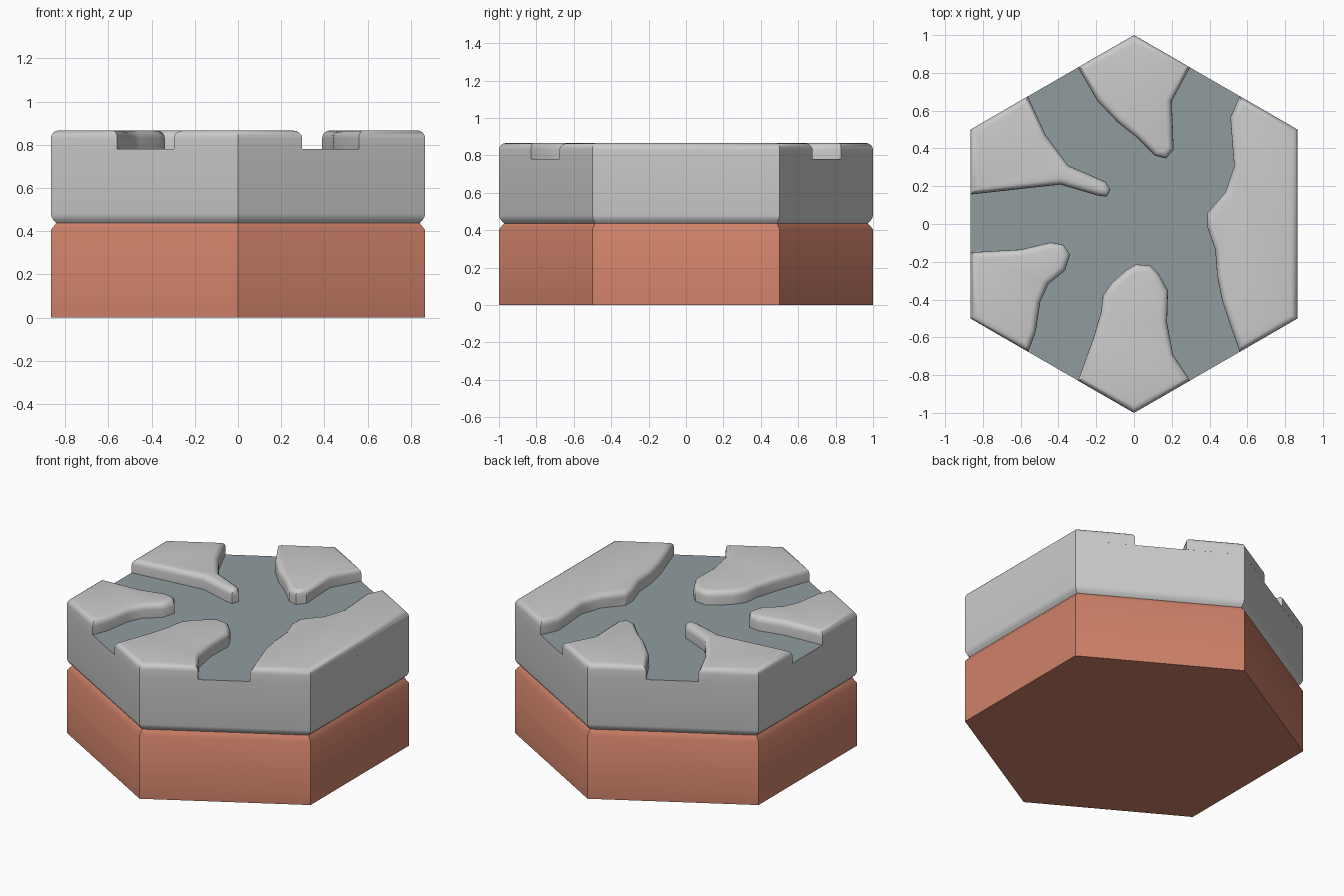
import bpy, bmesh
from math import sin, cos, pi, radians

if "Cube" in bpy.data.objects:
    bpy.data.objects.remove(bpy.data.objects["Cube"])

FLOOR_Z, TOP_Z, ROUND = 0.78, 0.866, 0.035


def material(name, color):
    mat = bpy.data.materials.new(name)
    mat.diffuse_color = color
    mat.use_nodes = True
    mat.node_tree.nodes["Principled BSDF"].inputs["Base Color"].default_value = mat.diffuse_color
    return mat


def finish(bm, name, mat=None):
    bmesh.ops.recalc_face_normals(bm, faces=bm.faces)
    mesh = bpy.data.meshes.new(name)
    bm.to_mesh(mesh)
    bm.free()
    obj = bpy.data.objects.new(name, mesh)
    bpy.context.collection.objects.link(obj)
    if mat:
        mesh.materials.append(mat)
    bpy.ops.object.select_all(action='DESELECT')
    bpy.context.view_layer.objects.active = obj
    obj.select_set(True)
    bpy.ops.object.shade_smooth_by_angle(angle=radians(40))
    return obj


def hex_ring(bm, radius, z):
    return [bm.verts.new((radius * sin(i * pi / 3), radius * cos(i * pi / 3), z))
            for i in range(6)]


def hex_loft(name, profile, mat=None, bottom=False, top=False):
    """Stack hexagon rings given as (radius, z) pairs."""
    bm = bmesh.new()
    rings = [hex_ring(bm, r, z) for r, z in profile]
    for a, b in zip(rings, rings[1:]):
        for i in range(6):
            j = (i + 1) % 6
            bm.faces.new((a[i], a[j], b[j], b[i]))
    if bottom:
        bm.faces.new(rings[0])
    if top:
        bm.faces.new(rings[-1])
    return finish(bm, name, mat)


def plateau(name, outline):
    """Raised island with a rounded top rim, open underneath."""
    bm = bmesh.new()
    low = [bm.verts.new((x, y, FLOOR_Z)) for x, y in outline]
    high = [bm.verts.new((x, y, TOP_Z)) for x, y in outline]
    n = len(outline)
    for i in range(n):
        j = (i + 1) % n
        bm.faces.new((low[i], low[j], high[j], high[i]))
    cap = bm.faces.new(high)
    bmesh.ops.recalc_face_normals(bm, faces=bm.faces)
    bmesh.ops.bevel(bm, geom=list(cap.edges), offset=ROUND, segments=4,
                    profile=0.5, affect='EDGES', clamp_overlap=False)
    return finish(bm, name)


# Earth base with chamfered upper rim
earth = material("earth", (0.62, 0.22, 0.14, 1))
hex_loft("earth_base", [(1, 0), (1, 0.405), (0.972, 0.437)], earth,
         bottom=True, top=True)

# Stone layer with rounded lower rim, up to the channel floor
hex_loft("stone_layer", [(0.972, 0.437), (0.988, 0.452), (0.997, 0.466),
                         (1, 0.48), (1, FLOOR_Z)])

# Channel floor
slate = material("slate", (0.28, 0.33, 0.345, 1))
bm = bmesh.new()
bm.faces.new(reversed(hex_ring(bm, 1, FLOOR_Z)))
finish(bm, "channel_floor", slate)

# Raised stone islands between the channels
islands = {
    "east_plateau": [(.866, .5), (.56, .677), (.51, .565), (.53, .305), (.485, .17),
                     (.39, .06), (.39, -.02), (.43, -.135), (.44, -.27),
                     (.465, -.4), (.52, -.565), (.56, -.677), (.866, -.5)],
    "north_plateau": [(0, 1), (-.297, .829), (-.195, .653), (-.085, .537),
                      (.015, .458), (.11, .362), (.17, .347), (.21, .395),
                      (.2, .65), (.297, .829)],
    "northwest_plateau": [(-.866, .5), (-.866, .156), (-.39, .209), (-.19, .15),
                          (-.143, .145), (-.125, .183), (-.153, .225),
                          (-.35, .31), (-.47, .474), (-.562, .676)],
    "southwest_plateau": [(-.866, -.5), (-.56, -.677), (-.52, -.57), (-.497, -.415),
                          (-.455, -.32), (-.365, -.246), (-.339, -.161),
                          (-.376, -.108), (-.444, -.098), (-.598, -.135),
                          (-.866, -.15)],
    "south_plateau": [(0, -1), (.297, -.829), (.206, -.69), (.175, -.52),
                      (.18, -.352), (.132, -.267), (.085, -.22), (.01, -.214),
                      (-.042, -.246), (-.116, -.31), (-.164, -.378),
                      (-.175, -.468), (-.217, -.61), (-.297, -.829)],
}
for name, outline in islands.items():
    plateau(name, outline)
